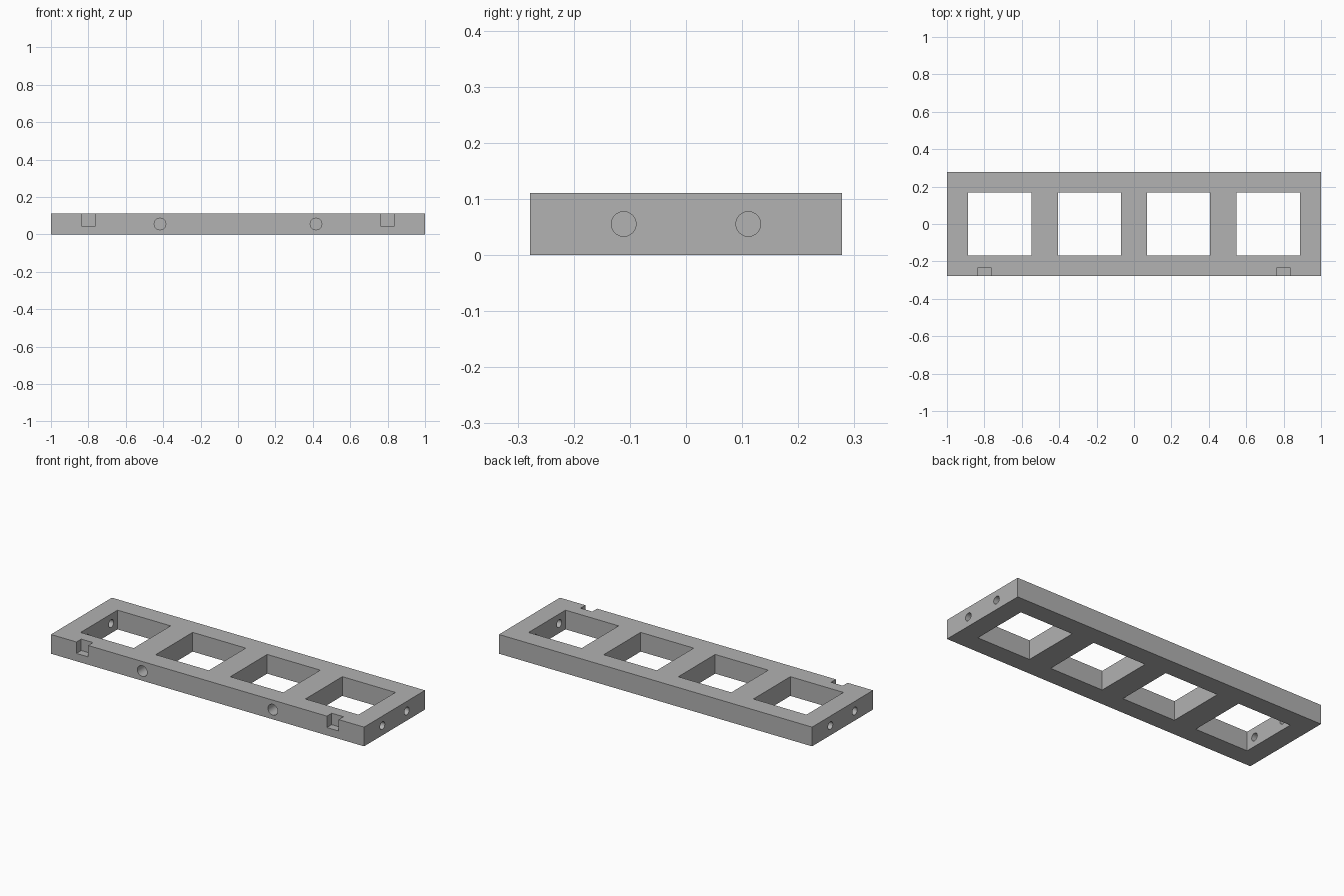
import bpy
import math

if "Cube" in bpy.data.objects:
    bpy.data.objects.remove(bpy.data.objects["Cube"], do_unlink=True)

LENGTH, WIDTH, HEIGHT = 2.0, 0.556, 0.111
MID = HEIGHT / 2

grey = bpy.data.materials.new("plain grey")
grey.use_nodes = True
colour = (0.445, 0.445, 0.445, 1)
grey.diffuse_color = colour
grey.node_tree.nodes["Principled BSDF"].inputs["Base Color"].default_value = colour


def box(name, centre, size):
    bpy.ops.mesh.primitive_cube_add(size=1, location=centre)
    obj = bpy.context.object
    obj.name = name
    obj.scale = size
    bpy.ops.object.transform_apply(location=False, rotation=False, scale=True)
    obj.data.materials.append(grey)
    return obj


def drill(name, centre, radius, depth, rotation):
    bpy.ops.mesh.primitive_cylinder_add(vertices=32, radius=radius, depth=depth,
                                        location=centre, rotation=rotation)
    obj = bpy.context.object
    obj.name = name
    obj.data.materials.append(grey)
    return obj


# Solid bar
frame = box("frame", (0, 0, MID), (LENGTH, WIDTH, HEIGHT))
cutters = []

# Four square windows
for x in (-0.718, -0.238, 0.238, 0.718):
    cutters.append(box("window_cutter", (x, 0, MID), (0.339, 0.337, 0.3)))

for side in (-1, 1):
    # Notches in the top front edge
    cutters.append(box("notch_cutter", (side * 0.8, -WIDTH / 2, 0.145),
                       (0.075, 0.088, 0.2)))
    # Shallow round sockets in the front face
    cutters.append(drill("front_socket_cutter", (side * 0.417, -WIDTH / 2, MID),
                         0.031, 0.14, (math.pi / 2, 0, 0)))
    # Paired holes through each end wall
    for y in (-0.111, 0.111):
        cutters.append(drill("end_hole_cutter", (side * 0.95, y, MID),
                             0.022, 0.2, (0, math.pi / 2, 0)))

# Cut everything out of the bar
for cutter in cutters:
    cutter.hide_render = True
    cut = frame.modifiers.new(cutter.name, "BOOLEAN")
    cut.operation = "DIFFERENCE"
    cut.solver = "EXACT"
    cut.object = cutter

bpy.ops.object.select_all(action="DESELECT")
frame.select_set(True)
bpy.context.view_layer.objects.active = frame
for name in [m.name for m in frame.modifiers]:
    bpy.ops.object.modifier_apply(modifier=name)
for cutter in cutters:
    bpy.data.objects.remove(cutter, do_unlink=True)

bpy.ops.object.shade_smooth_by_angle(angle=math.radians(30))
